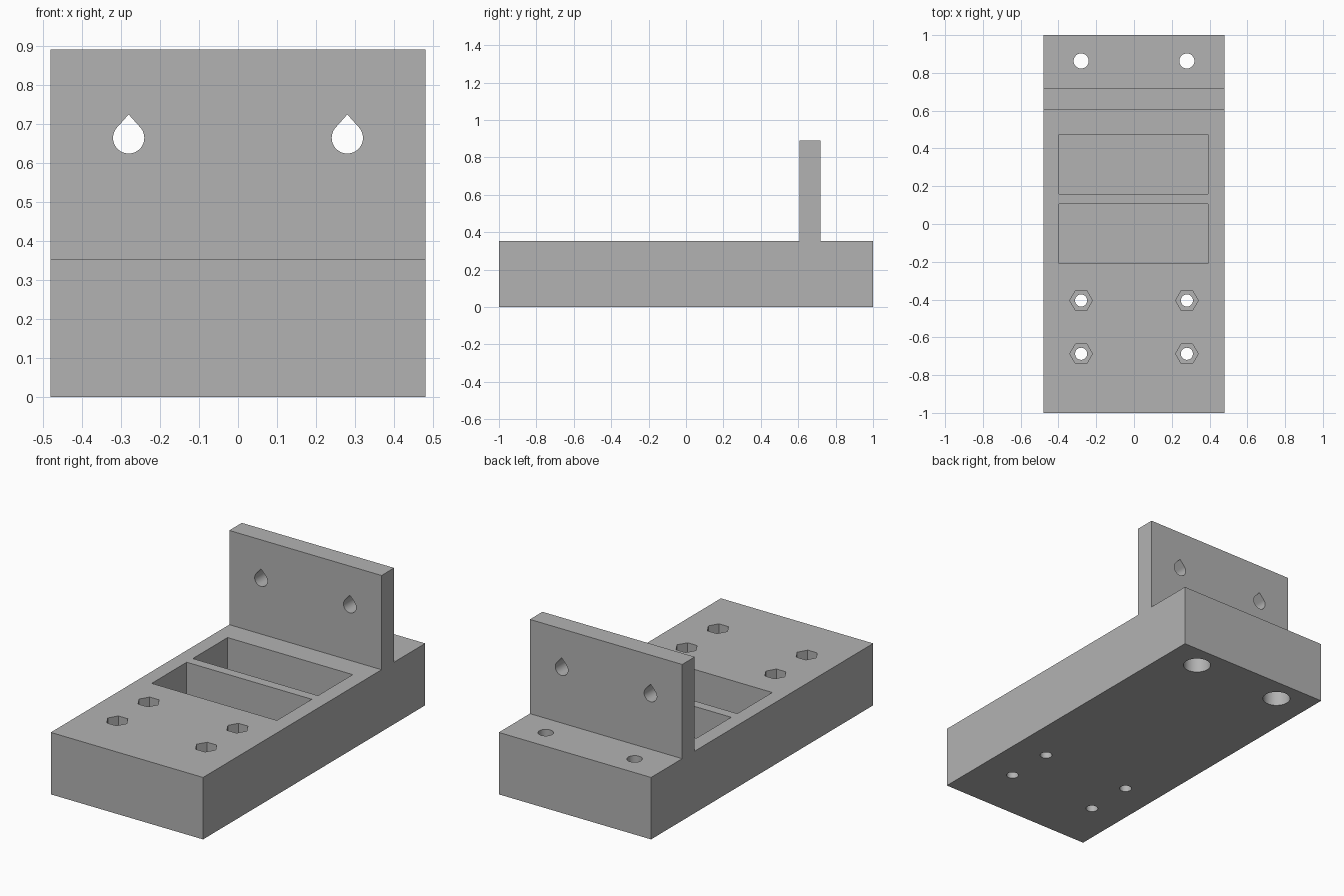
import bpy, bmesh, math
from mathutils import Vector

cube = bpy.data.objects.get("Cube")
if cube:
    bpy.data.objects.remove(cube, do_unlink=True)

HALF_W, BASE_H, HOLE_X = 0.48, 0.353, 0.28

grey = bpy.data.materials.new("plain grey")
grey.use_nodes = True
grey.diffuse_color = (0.45, 0.45, 0.45, 1)
grey.node_tree.nodes["Principled BSDF"].inputs["Base Color"].default_value = grey.diffuse_color


def prism(bm, outline, travel):
    """Closed solid: a 3D outline swept along a vector."""
    face = bm.faces.new([bm.verts.new(p) for p in outline])
    swept = bmesh.ops.extrude_face_region(bm, geom=[face], use_keep_orig=True)["geom"]
    moved = [g for g in swept if isinstance(g, bmesh.types.BMVert)]
    bmesh.ops.translate(bm, verts=moved, vec=Vector(travel))


def make_object(name, solids):
    bm = bmesh.new()
    for outline, travel in solids:
        prism(bm, outline, travel)
    bmesh.ops.recalc_face_normals(bm, faces=bm.faces)
    mesh = bpy.data.meshes.new(name)
    bm.to_mesh(mesh)
    bm.free()
    mesh.materials.append(grey)
    obj = bpy.data.objects.new(name, mesh)
    bpy.context.collection.objects.link(obj)
    return obj


def ring(x, y, z, radius, sides):
    return [(x + radius * math.cos(math.tau * i / sides),
             y + radius * math.sin(math.tau * i / sides), z) for i in range(sides)]


def teardrop(x, y, z, radius, tip):
    """Round hole with a pointed roof, in the xz plane."""
    start = math.acos(radius / tip)
    sweep = math.tau - 2 * start
    arc = [math.pi / 2 + start + sweep * i / 40 for i in range(41)]
    return [(x, y, z + tip)] + [(x + radius * math.cos(a), y, z + radius * math.sin(a)) for a in arc]


# Base slab and upright wall as one swept side profile
profile = [(-1, 0), (1, 0), (1, BASE_H), (0.72, BASE_H), (0.72, 0.89),
           (0.607, 0.89), (0.607, BASE_H), (-1, BASE_H)]
bracket = make_object("mounting_bracket",
                      [([(-HALF_W, y, z) for y, z in profile], (2 * HALF_W, 0, 0))])

# Rectangular pockets, nut recesses, screw-head bores and wall holes
recesses, bores = [], []
for y0, y1 in ((-0.21, 0.105), (0.16, 0.473)):
    corners = [(-0.397, y0, 0.06), (0.392, y0, 0.06), (0.392, y1, 0.06), (-0.397, y1, 0.06)]
    recesses.append((corners, (0, 0, 1)))
for x in (-HOLE_X, HOLE_X):
    for y in (-0.405, -0.687):
        recesses.append((ring(x, y, 0.15, 0.06, 6), (0, 0, 1)))
        bores.append((ring(x, y, -0.1, 0.032, 40), (0, 0, 1)))
    recesses.append((ring(x, 0.863, -0.1, 0.073, 48), (0, 0, 0.35)))
    bores.append((ring(x, 0.863, -0.1, 0.04, 40), (0, 0, 1)))
    recesses.append((teardrop(x, 0.5, 0.664, 0.04, 0.06), (0, 0.4, 0)))

# Cut the recesses first, then the through bores
bpy.context.view_layer.objects.active = bracket
for name, solids in (("recess_cutter", recesses), ("bore_cutter", bores)):
    cutter = make_object(name, solids)
    cutter.hide_render = True
    cut = bracket.modifiers.new(name, "BOOLEAN")
    cut.operation, cut.solver, cut.object = "DIFFERENCE", "EXACT", cutter
    bpy.ops.object.modifier_apply(modifier=cut.name)
    bpy.data.objects.remove(cutter, do_unlink=True)

bpy.ops.object.select_all(action="DESELECT")
bracket.select_set(True)
bpy.ops.object.shade_smooth_by_angle(angle=math.radians(30))
